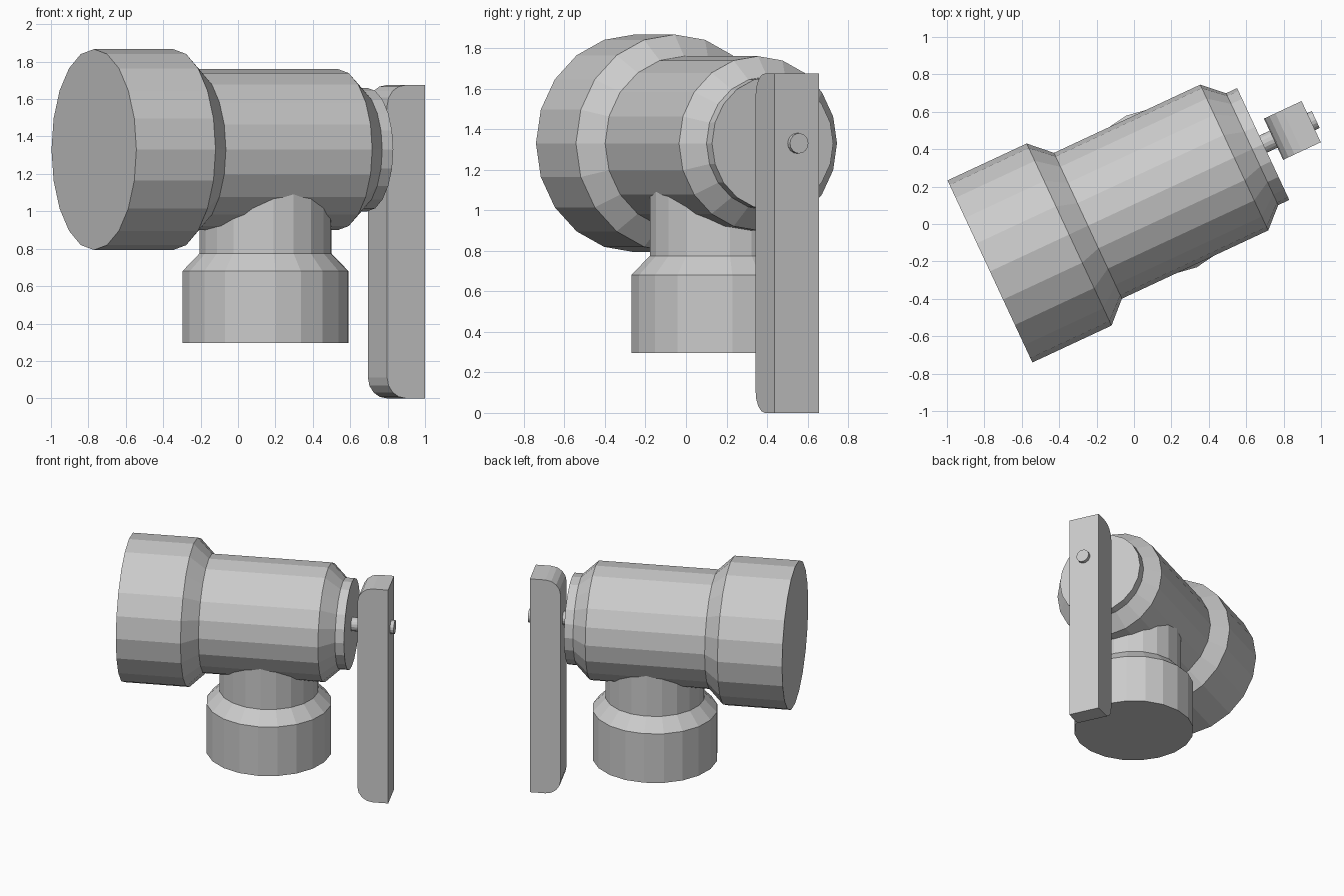
import bpy, bmesh, math
from mathutils import Matrix

if "Cube" in bpy.data.objects:
    bpy.data.objects.remove(bpy.data.objects["Cube"], do_unlink=True)

grey = bpy.data.materials.new("plain grey")
colour = (0.6, 0.6, 0.6, 1)
grey.diffuse_color = colour
grey.use_nodes = True
grey.node_tree.nodes["Principled BSDF"].inputs["Base Color"].default_value = colour

AXIS_Z = 1.33
# Assembly frame: origin under the crossing of the two tubes, turned about z
FRAME = Matrix.Translation((0.147, 0.174, 0)) @ Matrix.Rotation(math.radians(25), 4, "Z")
# Turns a lathe's z axis to the assembly's x axis, at the barrel height
ALONG_X = Matrix.Translation((0, 0, AXIS_Z)) @ Matrix.Rotation(math.pi / 2, 4, "Y")


def finish(name, bm, local=Matrix()):
    bmesh.ops.recalc_face_normals(bm, faces=bm.faces)
    mesh = bpy.data.meshes.new(name)
    bm.to_mesh(mesh)
    bm.free()
    mesh.transform(FRAME @ local)
    mesh.materials.append(grey)
    obj = bpy.data.objects.new(name, mesh)
    bpy.context.collection.objects.link(obj)
    return obj


def lathe(name, profile, sides=20, local=Matrix()):
    """Closed, capped turning of (radius, height) points about z."""
    bm = bmesh.new()
    rings = []
    for r, h in profile:
        angles = [math.tau * i / sides for i in range(sides)]
        rings.append([bm.verts.new((r * math.cos(a), r * math.sin(a), h)) for a in angles])
    for low, high in zip(rings, rings[1:]):
        for i in range(sides):
            j = (i + 1) % sides
            bm.faces.new((low[i], low[j], high[j], high[i]))
    bm.faces.new(rings[0])
    bm.faces.new(rings[-1])
    return finish(name, bm, local)


# Horizontal barrel with wide socket and narrow collar
lathe("barrel", [(0.537, -1.012), (0.537, -0.545), (0.43, -0.434),
                 (0.43, 0.429), (0.33, 0.535), (0.33, 0.60)], local=ALONG_X)

# Vertical outlet with wide socket, running up into the barrel
lathe("outlet", [(0.447, 0.295), (0.447, 0.68), (0.355, 0.775), (0.355, AXIS_Z)])

# Spindle through the lever
lathe("spindle", [(0.05, 0.58), (0.05, 0.91)], sides=16, local=ALONG_X)

# Lever, with its two inner end edges rounded
bm = bmesh.new()
bmesh.ops.create_cube(bm, size=1)
bmesh.ops.transform(bm, verts=bm.verts, matrix=Matrix.Translation((0.772, 0, 0.8375))
                    @ Matrix.Diagonal((0.222, 0.243, 1.675, 1)))
inner = [e for e in bm.edges if all(v.co.x < 0.772 for v in e.verts)
         and abs(e.verts[0].co.z - e.verts[1].co.z) < 0.01]
inner = [e for e in inner if abs(e.verts[0].co.y - e.verts[1].co.y) > 0.1]
bmesh.ops.bevel(bm, geom=inner, offset=0.11, segments=4, profile=0.5, affect="EDGES")
finish("lever", bm)
